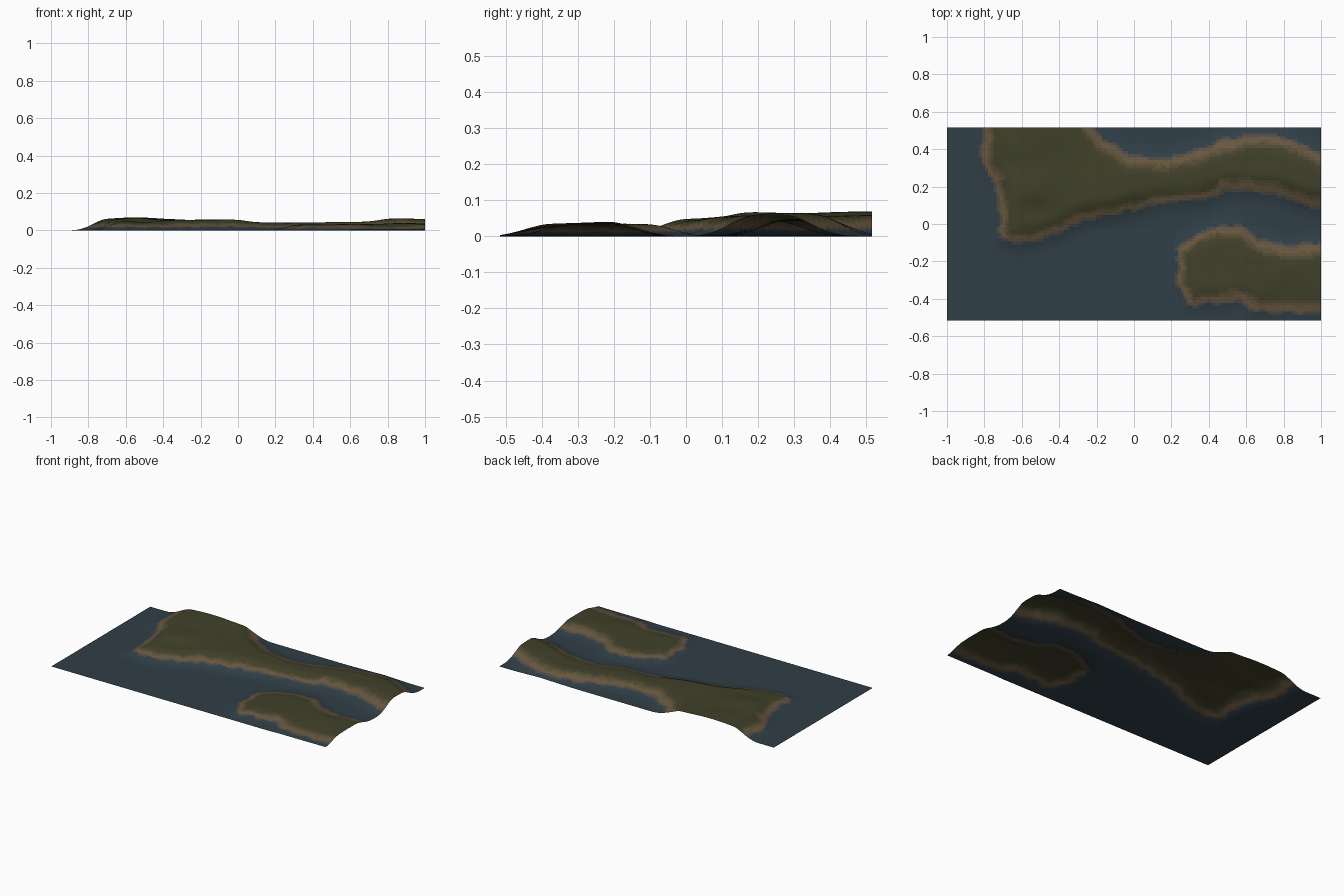
import bpy, bmesh, math
from mathutils import Vector, noise

if "Cube" in bpy.data.objects:
    bpy.data.objects.remove(bpy.data.objects["Cube"])

NX, NY, HX, HY = 128, 66, 1.0, 0.515

# Coast outlines (run past the sheet edge where the land is cut off)
MAIN = [(-.79, .8), (-.81, .34), (-.73, .18), (-.70, -.08), (-.6, -.1), (-.45, -.06),
        (-.26, .03), (-.13, .05), (.17, .12), (.35, .13), (.51, .19), (.75, .17),
        (.89, .11), (1.3, .05), (1.3, .36), (1, .37), (.83, .45), (.7, .475), (.51, .45),
        (.33, .385), (.17, .345), (-.02, .36), (-.17, .45), (-.23, .53), (-.25, .8)]
ISLE = [(.24, -.14), (.33, -.06), (.46, -.02), (.58, -.02), (.67, -.09), (.83, -.13),
        (1.3, -.07), (1.3, -.48), (.65, -.465), (.57, -.41), (.3, -.43), (.24, -.32)]
# Ridge heights
PEAKS = [(-.57, .45, .068), (-.55, .2, .067), (-.52, .04, .045), (-.34, .3, .056),
         (-.1, .23, .058), (.2, .24, .041), (.4, .27, .042), (.6, .32, .045),
         (.9, .3, .066), (1, .31, .058), (-.78, .3, .045), (.4, -.2, .03),
         (.7, -.25, .034), (.9, -.2, .041), (1, -.2, .036), (.8, -.42, .024)]


def coast_distance(x, y, poly):
    """Distance to a coast, positive on land."""
    best, inside = 9.0, False
    for i, (ax, ay) in enumerate(poly):
        bx, by = poly[i - 1]
        dx, dy = bx - ax, by - ay
        t = max(0, min(1, ((x - ax) * dx + (y - ay) * dy) / (dx * dx + dy * dy)))
        best = min(best, math.hypot(x - ax - t * dx, y - ay - t * dy))
        if (ay > y) != (by > y) and x < ax + (y - ay) / dy * dx:
            inside = not inside
    return best if inside else -best


def land(x, y):
    return max(coast_distance(x, y, MAIN), coast_distance(x, y, ISLE))


def height(x, y):
    t = max(0, min(1, (land(x, y) + .1) / .2))
    t = (t * t * (3 - 2 * t)) ** 1.4
    ws = [1 / (math.hypot(x - px, y - py) ** 2 + .003) ** 1.5 for px, py, _ in PEAKS]
    amp = sum(w * p[2] for w, p in zip(ws, PEAKS)) / sum(ws)
    return t * (amp + .002 * noise.noise(Vector((x * 9, y * 9, 0))))


def mix(a, b, t):
    return tuple(p + (q - p) * t for p, q in zip(a, b))


# Colour bands from water through sand to grass
WATER, SAND, GRASS = (.030, .050, .063), (.16, .105, .055), (.052, .052, .023)
BANDS = [WATER, mix(WATER, SAND, .35), mix(WATER, SAND, .7), mix(SAND, GRASS, .15),
         mix(SAND, GRASS, .45), mix(SAND, GRASS, .75), GRASS]
LIMITS = [-.012, .0, .012, .03, .045, .06]

# Terrain sheet
me = bpy.data.meshes.new("terrain")
bm = bmesh.new()
rows = []
for j in range(NY + 1):
    y = -HY + 2 * HY * j / NY
    rows.append([bm.verts.new((x, y, height(x, y)))
                 for x in (-HX + 2 * HX * i / NX for i in range(NX + 1))])
for j in range(NY):
    for i in range(NX):
        f = bm.faces.new((rows[j][i], rows[j][i + 1], rows[j + 1][i + 1], rows[j + 1][i]))
        f.smooth = True
        c = f.calc_center_median()
        d = land(c.x, c.y) + .018 * noise.noise(Vector((c.x * 14, c.y * 14, 3)))
        # The south coast of the main land has a narrower beach
        if d > 0 and c.x < .45 and c.y < .23:
            d *= 1.5
        f.material_index = sum(d > k for k in LIMITS)
bm.to_mesh(me)
bm.free()
for n, col in enumerate(BANDS):
    m = bpy.data.materials.new("ground_band_%d" % n)
    m.diffuse_color = (*col, 1)
    m.use_nodes = True
    m.node_tree.nodes["Principled BSDF"].inputs["Base Color"].default_value = m.diffuse_color
    me.materials.append(m)
bpy.context.collection.objects.link(bpy.data.objects.new("terrain", me))
